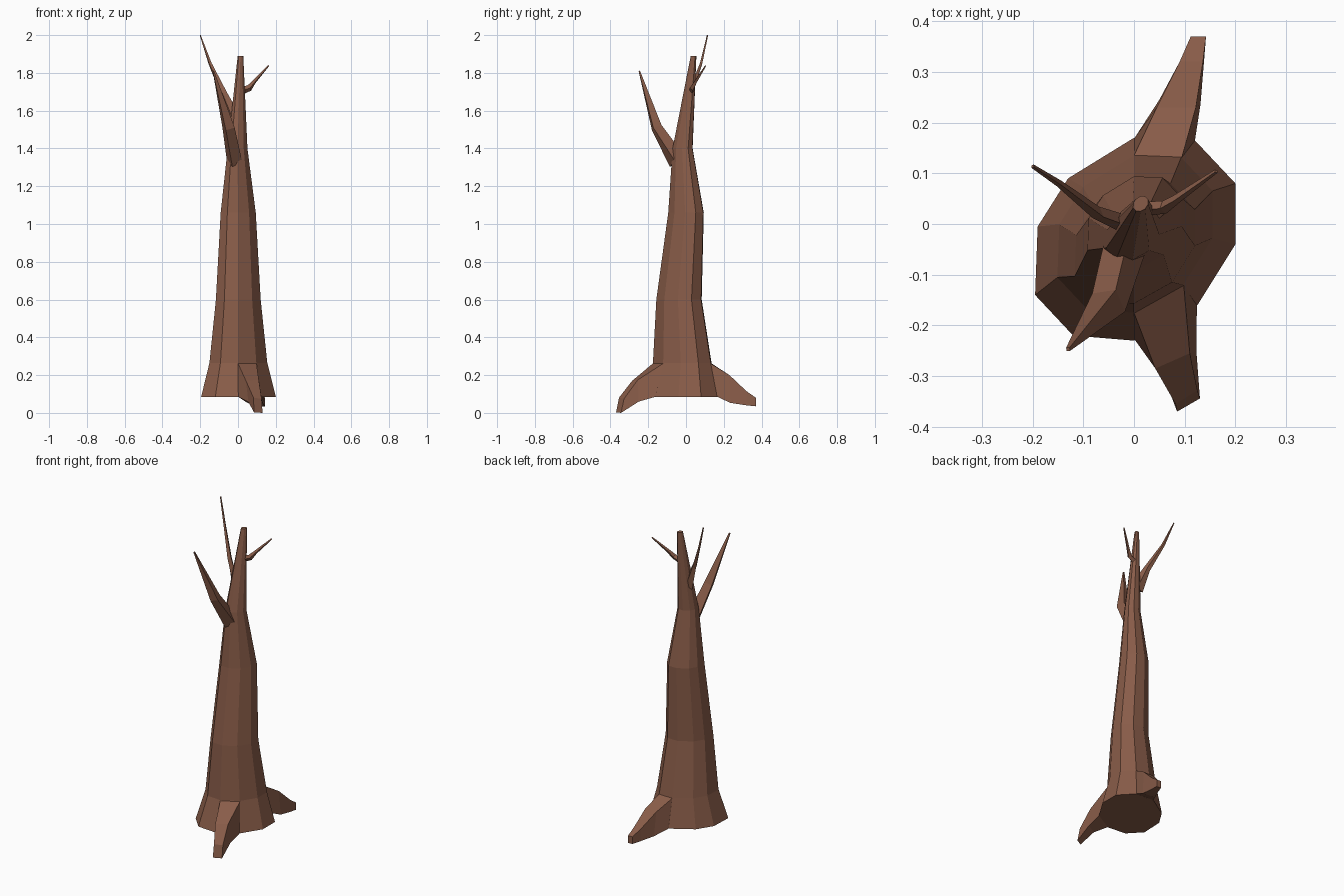
import bpy, bmesh
from mathutils import Vector

bark = bpy.data.materials.new("bark")
bark.diffuse_color = (0.25, 0.108, 0.066, 1)


def loft(name, rings):
    """Skin a list of equal-length rings and cap both ends."""
    bm = bmesh.new()
    vs = [[bm.verts.new(p) for p in r] for r in rings]
    for a, b in zip(vs, vs[1:]):
        for i in range(len(a)):
            j = (i + 1) % len(a)
            bm.faces.new((a[i], a[j], b[j], b[i]))
    bm.faces.new(vs[0][::-1])
    bm.faces.new(vs[-1])
    bmesh.ops.recalc_face_normals(bm, faces=bm.faces)
    me = bpy.data.meshes.new(name)
    bm.to_mesh(me)
    bm.free()
    me.materials.append(bark)
    ob = bpy.data.objects.new(name, me)
    bpy.context.collection.objects.link(ob)
    return ob


def branch(name, stations):
    """Four-sided tapering limb; station = (centre, half width, half height)."""
    pts = [Vector(s[0]) for s in stations]
    rings = []
    for i, (c, w, h) in enumerate(stations):
        d = (pts[min(i + 1, len(pts) - 1)] - pts[max(i - 1, 0)]).normalized()
        side = d.cross(Vector((0, 0, 1))).normalized()
        up = side.cross(d)
        rings.append([pts[i] + side * w, pts[i] + up * h,
                      pts[i] - side * w, pts[i] - up * h])
    return loft(name, rings)


# Trunk: one irregular ten-sided outline, scaled and shifted up the height
outline = [(.2, .11), (.12, .195), (0, .2), (-.13, .12), (-.19, .025),
           (-.195, -.11), (-.12, -.19), (0, -.2), (.125, -.13), (.2, -.01)]
levels = [(.085, 1, 0, -.03), (.265, .775, 0, -.02), (.6, .6, 0, -.037),
          (1.06, .47, 0, 0), (1.4, .265, -.003, -.018), (1.89, .075, .013, .04)]
loft("trunk", [[(cx + x * s, cy + y * s, z) for x, y in outline]
               for z, s, cx, cy in levels])

# Roots: rings run top left, top right, bottom right, bottom left
loft("front_root", [
    [(0, -.175, .262), (.098, -.12, .262), (.124, -.158, .086), (0, -.226, .086)],
    [(.042, -.285, .17), (.11, -.255, .175), (.123, -.25, .06), (.055, -.29, .058)],
    [(.082, -.355, .08), (.125, -.328, .075), (.13, -.344, 0), (.085, -.37, .003)]])
loft("back_root", [
    [(0, .135, .262), (.094, .13, .262), (.12, .164, .086), (0, .168, .086)],
    [(.045, .23, .2), (.122, .23, .2), (.131, .235, .053), (.05, .245, .053)],
    [(.09, .32, .115), (.136, .32, .115), (.138, .32, .04), (.09, .32, .04)],
    [(.112, .37, .08), (.142, .37, .08), (.142, .37, .035), (.112, .37, .035)]])

# Branches
branch("front_branch", [((-.018, -.045, 1.33), .042, .05),
                        ((-.05, -.155, 1.51), .037, .032),
                        ((-.13, -.247, 1.81), .005, .005)])
branch("left_branch", [((-.018, .0, 1.55), .018, .04),
                       ((-.075, .023, 1.69), .013, .02),
                       ((-.148, .08, 1.85), .007, .01),
                       ((-.2, .114, 2.0), .004, .003)])
branch("right_branch", [((.02, .03, 1.705), .014, .02),
                        ((.06, .033, 1.72), .013, .017),
                        ((.085, .05, 1.752), .009, .011),
                        ((.162, .104, 1.838), .004, .004)])
